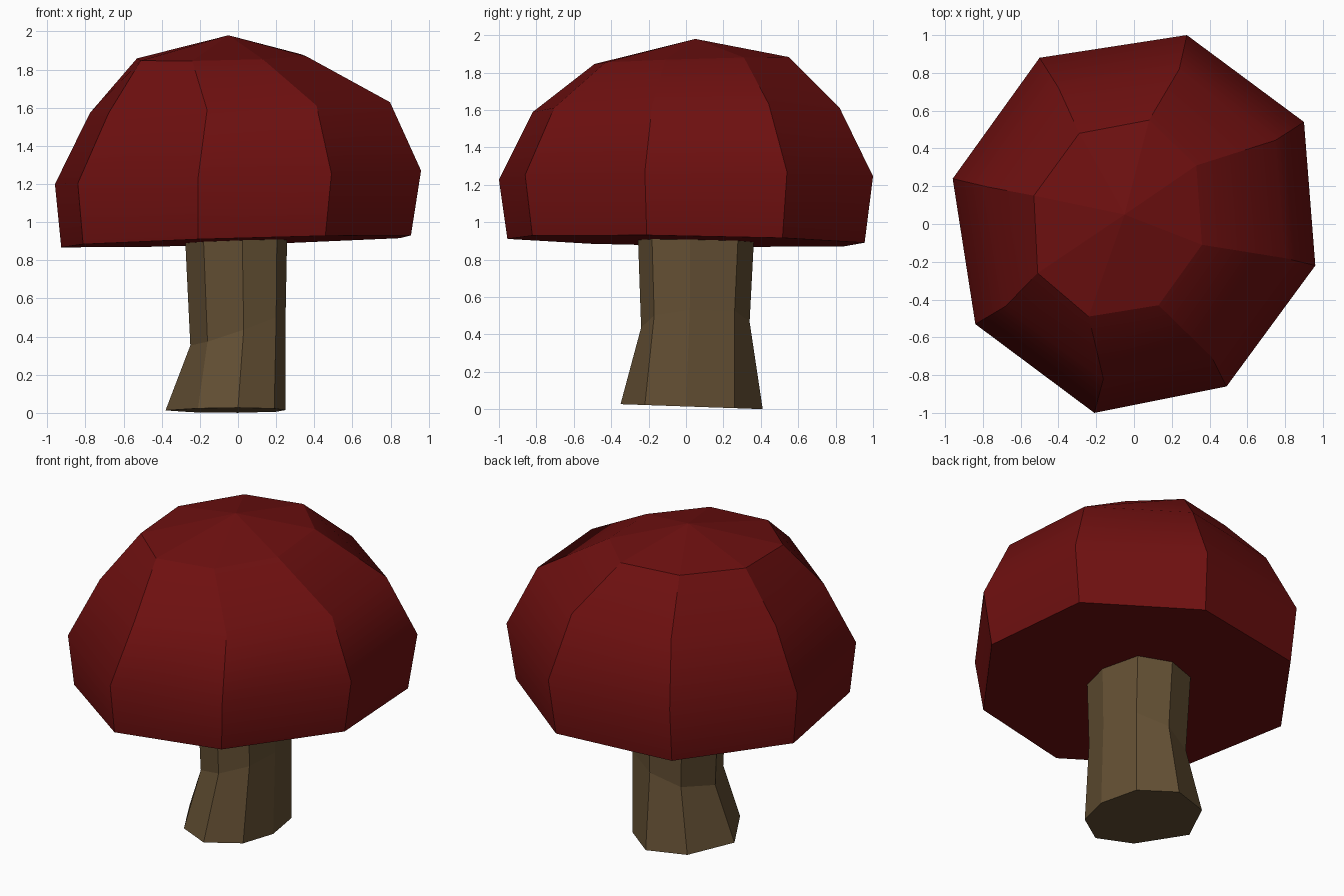
import bpy
import bmesh
from mathutils import Vector

default_cube = bpy.data.objects.get("Cube")
if default_cube:
    bpy.data.objects.remove(default_cube, do_unlink=True)


def make_material(name, colour):
    material = bpy.data.materials.new(name)
    material.use_nodes = True
    material.diffuse_color = (*colour, 1)
    shader = next(n for n in material.node_tree.nodes if n.type == 'BSDF_PRINCIPLED')
    shader.inputs["Base Color"].default_value = (*colour, 1)
    return material


def tilted_ring(outline, height, tilt_x=0, tilt_y=0, scale=1, shift_x=0):
    """Lay a flat outline on a slightly tilted plane."""
    ring = []
    for x, y in outline:
        x, y = x * scale + shift_x, y * scale
        ring.append(Vector((x, y, height + tilt_x * x + tilt_y * y)))
    return ring


def loft(name, rings, material, apex=None, smooth_rings=()):
    """Skin the rings from bottom to top, then close both ends."""
    bm = bmesh.new()
    loops = [[bm.verts.new(p) for p in ring] for ring in rings]
    bm.faces.new(reversed(loops[0]))
    count = len(loops[0])
    for lower, upper in zip(loops, loops[1:]):
        for i in range(count):
            j = (i + 1) % count
            bm.faces.new((lower[i], lower[j], upper[j], upper[i]))
    if apex:
        tip = bm.verts.new(apex)
        for i in range(count):
            bm.faces.new((loops[-1][i], loops[-1][(i + 1) % count], tip))
    else:
        bm.faces.new(loops[-1])
    bmesh.ops.recalc_face_normals(bm, faces=bm.faces)

    # Facets stay crisp, except across the chosen horizontal rings
    soft = [set(loops[k]) for k in smooth_rings]
    for face in bm.faces:
        face.smooth = bool(soft)
    for edge in bm.edges:
        edge.smooth = any(set(edge.verts) <= ring for ring in soft)

    mesh = bpy.data.meshes.new(name)
    bm.to_mesh(mesh)
    bm.free()
    mesh.materials.append(material)
    obj = bpy.data.objects.new(name, mesh)
    bpy.context.collection.objects.link(obj)
    return obj


cap_red = make_material("dark red", (0.156, 0.005, 0.005))
stem_brown = make_material("stem brown", (0.127, 0.08, 0.034))

# Cap: eight-sided dome with a flat underside
brim = [(0.28, 1), (-0.5, 0.88), (-0.96, 0.24), (-0.84, -0.53),
        (-0.21, -1), (0.49, -0.86), (0.96, -0.22), (0.9, 0.54)]
crown = [(0.08, 0.55), (-0.29, 0.48), (-0.53, 0.15), (-0.51, -0.26),
         (-0.24, -0.49), (0.13, -0.43), (0.36, -0.11), (0.33, 0.31)]
cap_rings = [
    tilted_ring(brim, 0.9, 0.03, -0.018, scale=0.955, shift_x=-0.01),
    tilted_ring(brim, 1.235, 0.037),
    tilted_ring(brim, 1.6, 0.038, 0.006, scale=0.82, shift_x=0.01),
    tilted_ring(crown, 1.865, 0.02, 0.03),
]
loft("mushroom_cap", cap_rings, cap_red, apex=(-0.05, 0.05, 1.98), smooth_rings=(1, 2))

# Stem: eight-sided column with a kinked, flared foot
foot = [(0, -0.35), (0.19, -0.22), (0.25, 0), (0.2, 0.26),
        (0, 0.41), (-0.24, 0.33), (-0.38, 0.05), (-0.21, -0.25)]
waist = [(0.03, -0.24), (0.2, -0.17), (0.25, 0.02), (0.2, 0.26),
         (0.02, 0.34), (-0.16, 0.28), (-0.25, 0.06), (-0.16, -0.15)]
stem_rings = [
    tilted_ring(foot, 0.015, 0, -0.035),
    tilted_ring(waist, 0.44, 0.36, 0.06),
    tilted_ring(waist, 0.92, scale=1.07, shift_x=-0.01),
]
loft("stem", stem_rings, stem_brown)
